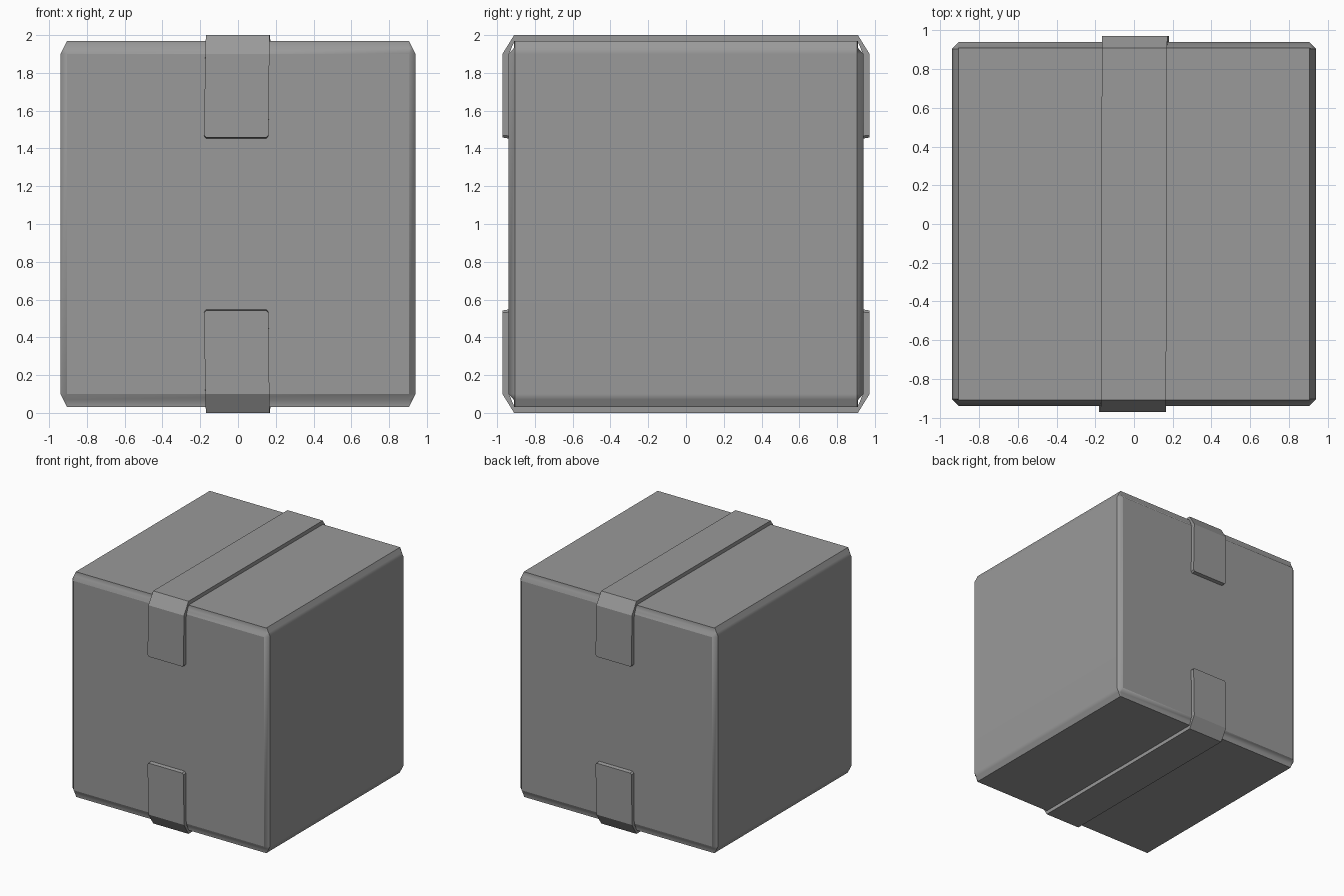
import bpy, bmesh

if "Cube" in bpy.data.objects:
    bpy.data.objects.remove(bpy.data.objects["Cube"])

# Dark grey cardboard colour shared by all parts
grey = bpy.data.materials.new("dark_grey")
grey.diffuse_color = (0.32, 0.32, 0.32, 1)
grey.use_nodes = True
grey.node_tree.nodes["Principled BSDF"].inputs["Base Color"].default_value = grey.diffuse_color


def finish(name, bm):
    bmesh.ops.recalc_face_normals(bm, faces=bm.faces[:])
    mesh = bpy.data.meshes.new(name)
    bm.to_mesh(mesh)
    bm.free()
    mesh.materials.append(grey)
    obj = bpy.data.objects.new(name, mesh)
    bpy.context.collection.objects.link(obj)
    return obj


def loft(rings):
    """Skin a list of closed point rings and cap both ends."""
    bm = bmesh.new()
    rows = [[bm.verts.new(p) for p in ring] for ring in rings]
    n = len(rows[0])
    for a, b in zip(rows, rows[1:]):
        for i in range(n):
            j = (i + 1) % n
            bm.faces.new((a[i], a[j], b[j], b[i]))
    bm.faces.new(rows[0])
    bm.faces.new(rows[-1])
    return bm


def octagon(z, hx, hy, cx, cy):
    """Rectangle hx by hy whose corners are cut at cx, cy."""
    return [(hx, -cy, z), (hx, cy, z), (cx, hy, z), (-cx, hy, z),
            (-hx, cy, z), (-hx, -cy, z), (-cx, -hy, z), (cx, -hy, z)]


# Box: chamfered walls with a small step under the top and bottom flaps
upper = [(1.90, 0.94, 0.94, 0.905, 0.905),
         (1.93, 0.925, 0.912, 0.907, 0.905),
         (1.968, 0.906, 0.91, 0.905, 0.904)]
lower = [(2 - z, *rest) for z, *rest in reversed(upper)]
box = finish("box", loft([octagon(*r) for r in lower + upper]))
bpy.context.view_layer.objects.active = box
box.select_set(True)
bpy.ops.object.shade_smooth_by_angle(angle=0.65)
weighted = box.modifiers.new("weighted_normals", 'WEIGHTED_NORMAL')
weighted.keep_sharp = True

# Tape: front half as (outer y, outer z, inner y, inner z, left x, right x)
half = [(-0.972, 1.458, -0.935, 1.452, -0.168, 0.150),
        (-0.972, 1.47, -0.935, 1.466, -0.180, 0.162),
        (-0.972, 1.90, -0.935, 1.905, -0.173, 0.166),
        (-0.91, 2.0, -0.91, 1.965, -0.170, 0.166)]


def tape_ring(yo, zo, yi, zi, xl, xr):
    return [(xl, yo, zo), (xr, yo, zo), (xr, yi, zi), (xl, yi, zi)]


def half_turn(ring):
    a, b, c, d = [(-x, -y, z) for x, y, z in ring]
    return [b, a, d, c]


front = [tape_ring(*r) for r in half]
back = [half_turn(r) for r in reversed(front)]
for name, flip in (("top_tape", False), ("bottom_tape", True)):
    rings = front + back
    if flip:
        rings = [[(x, y, 2 - z) for x, y, z in ring] for ring in rings]
    finish(name, loft(rings))
